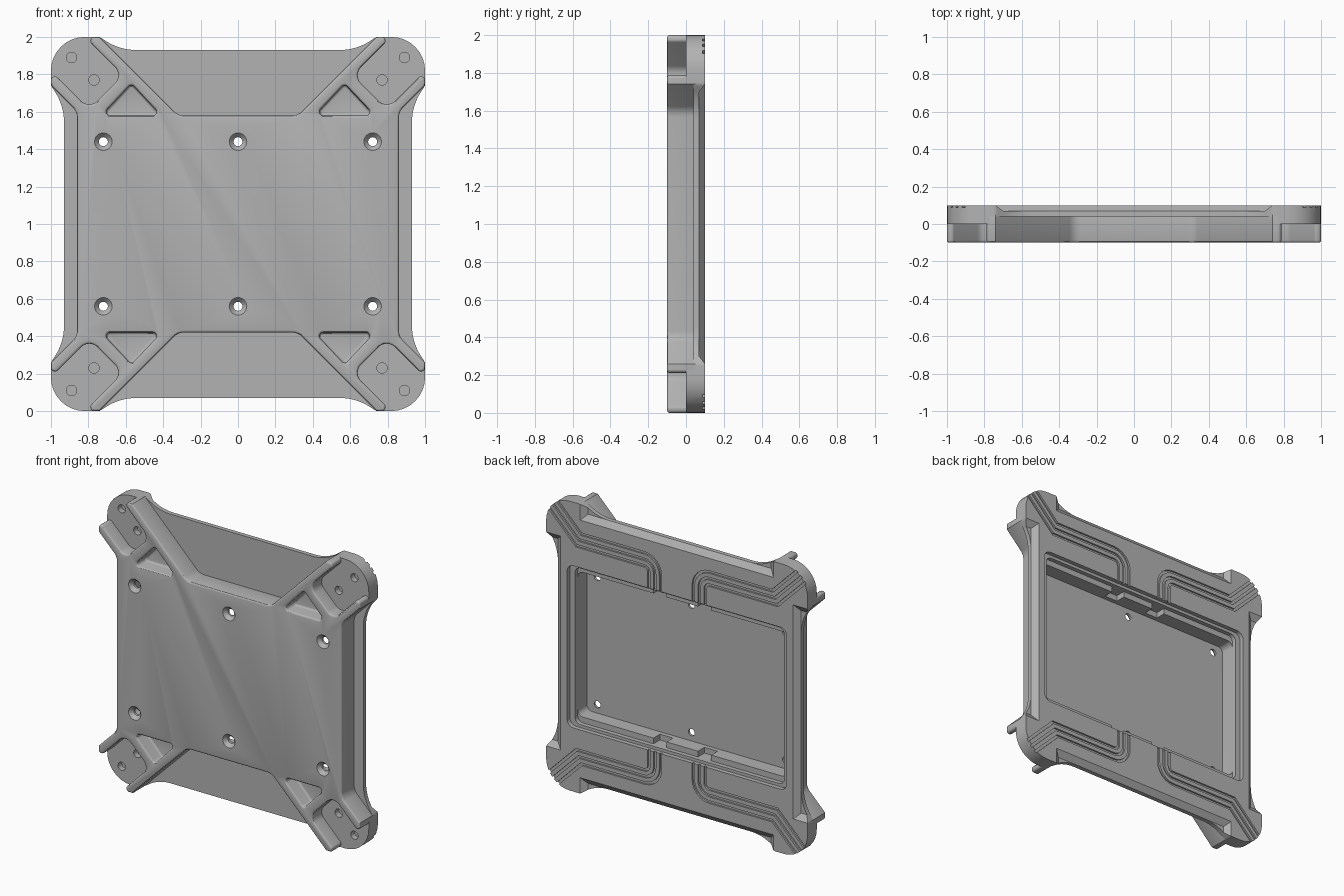
import bpy, bmesh, math
from mathutils import Vector

cube = bpy.data.objects.get("Cube")
if cube:
    bpy.data.objects.remove(cube, do_unlink=True)

grey = bpy.data.materials.new("plain_grey")
grey.use_nodes = True
grey.diffuse_color = (0.45, 0.45, 0.45, 1)
grey.node_tree.nodes["Principled BSDF"].inputs["Base Color"].default_value = (0.45, 0.45, 0.45, 1)

CORNERS = [(sx, sz) for sx in (1, -1) for sz in (1, -1)]


def rounded(points, steps=8):
    """Outline from (x, height, corner radius) points, with true arcs."""
    out = []
    for i, (x, z, r) in enumerate(points):
        p = Vector((x, z))
        if r == 0:
            out.append(p)
            continue
        a = (Vector(points[i - 1][:2]) - p).normalized()
        b = (Vector(points[(i + 1) % len(points)][:2]) - p).normalized()
        turn = math.pi - a.angle(b)
        t, w = r * math.tan(turn / 2), math.cos(turn / 2)
        for k in range(steps + 1):
            u = k / steps
            ca, cp, cb = (1 - u) ** 2, 2 * w * u * (1 - u), u * u
            out.append(((p + a * t) * ca + p * cp + (p + b * t) * cb) / (ca + cp + cb))
    return out


def four_way(q):
    """Mirror one quarter outline into a closed one."""
    flip = lambda pts, sx, sz: [(x * sx, z * sz, r) for x, z, r in pts]
    return q + flip(q[::-1], 1, -1) + flip(q, -1, -1) + flip(q[::-1], -1, 1)


def rect(x, z, r=0):
    return rounded(four_way([(x, z, r)]))


def circle(x, z, r, n=24):
    return [(x + r * math.cos(math.tau * k / n), z + r * math.sin(math.tau * k / n)) for k in range(n)]


def mirrored(pts, sx, sz):
    return [(p[0] * sx, p[1] * sz) for p in pts]


def prism(name, front, y0, y1, back=None):
    """Solid between a front outline at y0 and a back outline at y1."""
    bm = bmesh.new()
    a = [bm.verts.new((p[0], y0, p[1] + 1)) for p in front]
    b = [bm.verts.new((p[0], y1, p[1] + 1)) for p in (back or front)]
    bm.faces.new(a)
    bm.faces.new(b[::-1])
    for i in range(len(a)):
        bm.faces.new((a[i - 1], b[i - 1], b[i], a[i]))
    bmesh.ops.recalc_face_normals(bm, faces=bm.faces)
    mesh = bpy.data.meshes.new(name)
    bm.to_mesh(mesh)
    bm.free()
    mesh.materials.append(grey)
    obj = bpy.data.objects.new(name, mesh)
    bpy.context.collection.objects.link(obj)
    return obj


def apply(obj, mod):
    bpy.context.view_layer.objects.active = obj
    bpy.ops.object.modifier_apply(modifier=mod.name)


def cut(obj, *args):
    """Subtract a prism from the part."""
    cutter = prism("cutter", *args)
    mod = obj.modifiers.new("cut", "BOOLEAN")
    mod.operation, mod.solver, mod.object = "DIFFERENCE", "EXACT", cutter
    apply(obj, mod)
    bpy.data.objects.remove(cutter, do_unlink=True)


# Back frame with flared, rounded corners
frame = prism("back_frame", rounded(four_way([
    (0.63, 0.93, 0.3), (0.74, 1, 0.04), (1, 1, 0.18), (1, 0.74, 0.04), (0.93, 0.63, 0.3)])), 0.04, 0.1)

# Front shell with diagonal corner ribs
shell = prism("front_shell", rounded(four_way([
    (0.32, 0.58, 0.08), (0.74, 1, 0), (0.785, 1, 0.018), (0.79, 0.97, 0.02),
    (0.615, 0.795, 0.06), (0.795, 0.615, 0.06),
    (0.97, 0.79, 0.02), (1, 0.785, 0.018), (1, 0.74, 0), (0.86, 0.6, 0.08)])), -0.1, 0.06)

# Triangular pockets beside the ribs
triangle = rounded([(0.41, 0.58, 0.02), (0.73, 0.58, 0.02), (0.57, 0.75, 0.02)])
for sx, sz in CORNERS:
    cut(shell, mirrored(triangle, sx, sz), -0.11, 0)

# Soft edges on the shell
bevel = shell.modifiers.new("soft_edges", "BEVEL")
bevel.width, bevel.segments = 0.013, 3
bevel.limit_method, bevel.angle_limit = "ANGLE", math.radians(60)
bevel.use_clamp_overlap = False
apply(shell, bevel)

# Stepped opening and cavity from the back
for part in (frame, shell):
    cut(part, rect(0.84, 0.56, 0.05), 0.07, 0.12)
    cut(part, rect(0.8, 0.54, 0.04), 0.04, 0.12)
    cut(part, rect(0.8, 0.5, 0.04), -0.06, 0.12)
    for x in (-0.17, 0.17):
        slot = [(x + p[0], p[1]) for p in rect(0.05, 0.54)]
        cut(part, slot, -0.03, 0.12)

# Countersunk screw holes
for x in (-0.72, 0, 0.72):
    for z in (-0.44, 0.44):
        cut(shell, circle(x, z, 0.048), -0.101, -0.075, circle(x, z, 0.024))
        cut(shell, circle(x, z, 0.024), -0.09, -0.05)

# Chamfers along the four recessed edges of the frame
low = [(-0.7, 0.93), (0.7, 0.93), (0.7, 1.1), (-0.7, 1.1)]
high = [(-0.74, 0.89), (0.74, 0.89), (0.74, 1.1), (-0.74, 1.1)]
for s in (1, -1):
    cut(frame, mirrored(low, 1, s), 0.07, 0.1001, mirrored(high, 1, s))
    swap = lambda pts: [(z * s, x) for x, z in pts]
    cut(frame, swap(low), 0.07, 0.1001, swap(high))


# Three nested grooves running from the opening to each corner
def groove_line(d):
    bend = 0.75 + d - d * math.sqrt(2)
    x, z, r = 0.17 - d, 0.75 + d, 0.08 + d
    arc = [(x + r - r * math.cos(a), z - r + r * math.sin(a))
           for a in (math.pi / 2 * k / 6 for k in range(7))]
    return [(x, 0.53)] + arc + [(bend, z), (bend + 0.4, z + 0.4)]


for sx, sz in CORNERS:
    for d in (-0.045, 0, 0.045):
        strip = groove_line(d + 0.009) + groove_line(d - 0.009)[::-1]
        cut(frame, mirrored(strip, sx, sz), 0.088, 0.12)

# Corner pads with two blind holes each
pad_outline = rounded([(0.76, 1, 0), (1, 1, 0.18), (1, 0.76, 0), (0.8, 0.56, 0), (0.56, 0.8, 0)])
pads = []
for sx, sz in CORNERS:
    name = ("upper" if sz > 0 else "lower") + ("_left" if sx > 0 else "_right") + "_pad"
    pad = prism(name, mirrored(pad_outline, sx, sz), 0, 0.05)
    for c in (0.77, 0.89):
        cut(pad, circle(c * sx, c * sz, 0.028), -0.02, 0.07)
    pads.append(pad)

# Smooth shading with sharp edges kept
for obj in [frame, shell] + pads:
    bpy.ops.object.select_all(action="DESELECT")
    obj.select_set(True)
    bpy.context.view_layer.objects.active = obj
    bpy.ops.object.shade_smooth_by_angle(angle=math.radians(30))
